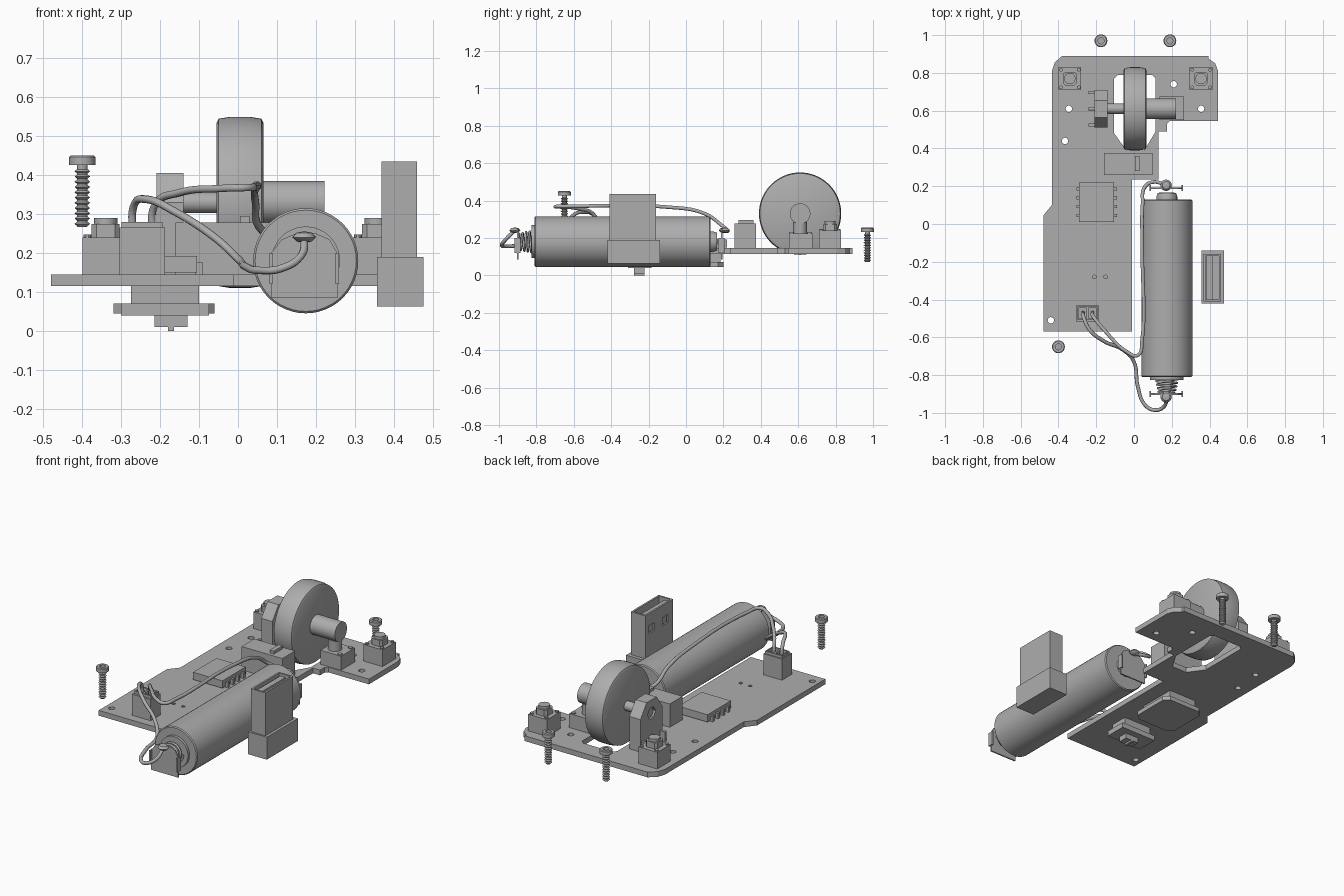
import bpy, bmesh, math
from mathutils import Vector

cube = bpy.data.objects.get("Cube")
if cube:
    bpy.data.objects.remove(cube)

grey = bpy.data.materials.new("plain_grey")
grey.use_nodes = True
tone = (0.42, 0.42, 0.42, 1)
grey.diffuse_color = tone
grey.node_tree.nodes["Principled BSDF"].inputs["Base Color"].default_value = tone


# ---------- helpers ----------
def finish(name, bm, axis="Z", origin=(0, 0, 0), smooth=False):
    """Turn a bmesh built along z towards the wanted axis and make an object."""
    turn = {"Z": lambda c: c, "X": lambda c: (c.z, c.x, c.y), "Y": lambda c: (c.y, c.z, c.x)}[axis]
    for v in bm.verts:
        v.co = Vector(turn(v.co)) + Vector(origin)
    bmesh.ops.recalc_face_normals(bm, faces=bm.faces)
    mesh = bpy.data.meshes.new(name)
    bm.to_mesh(mesh)
    bm.free()
    mesh.materials.append(grey)
    obj = bpy.data.objects.new(name, mesh)
    bpy.context.collection.objects.link(obj)
    if smooth:
        bpy.ops.object.select_all(action="DESELECT")
        obj.select_set(True)
        bpy.context.view_layer.objects.active = obj
        bpy.ops.object.shade_smooth_by_angle(angle=math.radians(35))
    return obj


def slab(name, outlines, lo, hi, axis="Z"):
    """Extrude an outline, with optional inner outlines as holes."""
    bm = bmesh.new()
    edges = []
    for ring in outlines:
        vs = [bm.verts.new((u, v, lo)) for u, v in ring]
        edges += [bm.edges.new((vs[i - 1], vs[i])) for i in range(len(vs))]
    bmesh.ops.triangle_fill(bm, use_beauty=True, edges=edges, normal=(0, 0, 1))
    top = bmesh.ops.extrude_face_region(bm, geom=bm.faces[:])["geom"]
    for v in top:
        if isinstance(v, bmesh.types.BMVert):
            v.co.z = hi
    return finish(name, bm, axis)


def rect(u0, u1, v0, v1):
    return [(u0, v0), (u1, v0), (u1, v1), (u0, v1)]


def chamfered(u0, u1, v0, v1, c):
    return [(u0 + c, v0), (u1 - c, v0), (u1, v0 + c), (u1, v1 - c),
            (u1 - c, v1), (u0 + c, v1), (u0, v1 - c), (u0, v0 + c)]


def ring(u, v, r, n=16):
    return [(u + r * math.cos(math.tau * i / n), v + r * math.sin(math.tau * i / n)) for i in range(n)]


def box(name, x0, x1, y0, y1, z0, z1):
    return slab(name, [rect(x0, x1, y0, y1)], z0, z1)


def lathe(name, profile, origin, axis="Z", steps=40):
    """Spin (radius, height) points about the axis."""
    bm = bmesh.new()
    vs = [bm.verts.new((r, 0, h)) for r, h in profile]
    geom = vs + [bm.edges.new(p) for p in zip(vs, vs[1:])]
    bmesh.ops.spin(bm, geom=geom, cent=(0, 0, 0), axis=(0, 0, 1), angle=math.tau, steps=steps, use_duplicate=False)
    bmesh.ops.remove_doubles(bm, verts=bm.verts, dist=1e-5)
    return finish(name, bm, axis, origin, True)


def cylinder(name, r, lo, hi, origin, axis="Z", steps=32):
    return lathe(name, [(0, lo), (r, lo), (r, hi), (0, hi)], origin, axis, steps)


def tube(name, points, r, smooth_path=True):
    curve = bpy.data.curves.new(name, "CURVE")
    curve.dimensions = "3D"
    curve.bevel_depth = r
    curve.bevel_resolution = 2
    curve.use_fill_caps = True
    curve.resolution_u = 8
    spline = curve.splines.new("BEZIER" if smooth_path else "POLY")
    pts = spline.bezier_points if smooth_path else spline.points
    pts.add(len(points) - 1)
    for p, co in zip(pts, points):
        if smooth_path:
            p.co = co
            p.handle_left_type = p.handle_right_type = "AUTO"
        else:
            p.co = (*co, 1)
    curve.materials.append(grey)
    obj = bpy.data.objects.new(name, curve)
    bpy.context.collection.objects.link(obj)
    bpy.ops.object.select_all(action="DESELECT")
    obj.select_set(True)
    bpy.context.view_layer.objects.active = obj
    bpy.ops.object.convert(target="MESH")
    return obj


# ---------- circuit board ----------
board = [(-.48, -.57), (-.01, -.57), (-.01, .235), (.13, .235), (.13, .49), (.175, .49), (.175, .53),
         (.19, .545), (.445, .545), (.445, .81), (.43, .85), (.395, .875), (.395, .89), (-.38, .89),
         (-.42, .855), (-.435, .81), (-.435, .1), (-.48, .045)]
slot = [(-.04, .39), (.055, .39), (.115, .49), (.115, .77), (.095, .79), (-.085, .79), (-.105, .77), (-.105, .48)]
holes = [ring(x, y, .017) for x, y in
         [(-.345, .61), (-.365, .44), (.355, .61), (.21, .74), (-.44, -.51)]]
holes += [ring(x, -.28, .01, 10) for x in (-.21, -.15)]
slab("circuit_board", [board, slot] + holes, .115, .145)

# ---------- scroll wheel, axle and encoder ----------
hub = (0, .61, .33)
lathe("scroll_wheel", [(0, -.055), (.205, -.055), (.215, -.05), (.22, -.02), (.22, .03), (.215, .06),
                       (.205, .065), (0, .065)], hub, "X", 64)
cylinder("axle_thin", .027, -.2, -.05, hub, "X")
cylinder("axle_thick", .055, .06, .222, hub, "X")
slab("encoder_plate", [[(.51, .145), (.71, .145), (.71, .33), (.655, .405), (.565, .405), (.51, .33)],
                       ring(.61, .33, .035, 6)], -.21, -.14, "X")
for y in (.525, .695):
    box("encoder_leg", -.24, -.2, y - .008, y + .008, .13, .2)
cylinder("encoder_peg", .01, -.24, -.2, (0, .61, .2), "X", 12)

# ---------- button under the thick axle ----------
box("wheel_button_body", .135, .265, .55, .675, .145, .225)
cylinder("wheel_button_stem", .037, .22, .285, (.185, .61, 0))
for y in (.565, .66):
    cylinder("wheel_button_rivet", .012, .22, .231, (.248, y, 0), "Z", 12)

# ---------- click switches ----------
for x in (-.34, .355):
    box("click_switch_body", x - .06, x + .06, .71, .83, .145, .24)
    slab("click_switch_cap", [chamfered(x - .036, x + .036, .734, .806, .012)], .24, .275)
    cylinder("click_switch_button", .03, .27, .29, (x, .77, 0))
    for dx in (-.047, .047):
        for dy in (-.047, .047):
            cylinder("click_switch_rivet", .01, .235, .248, (x + dx, .77 + dy, 0), "Z", 10)

# ---------- side button block, chip, wire connector ----------
box("middle_block", -.16, .098, .26, .375, .145, .278)
box("middle_block_slider", .005, .03, .28, .36, .27, .295)
box("chip_body", -.29, -.105, .01, .22, .15, .192)
for i in range(4):
    y = .045 + i * .047
    for x0, x1 in ((-.305, -.285), (-.11, -.09)):
        box("chip_leg", x0, x1, y - .008, y + .008, .145, .175)
pockets = [rect(x - .021, x + .021, -.5, -.445) for x in (-.273, -.22)]
box("connector_base", -.305, -.187, -.52, -.43, .145, .22)
slab("connector_walls", [rect(-.305, -.187, -.52, -.43)] + pockets, .22, .265)
slab("connector_rim", [rect(-.299, -.194, -.508, -.437)] + pockets, .265, .28)

# ---------- parts under the board ----------
box("sensor_body", -.275, -.10, -.04, .185, .07, .115)
slab("sensor_plate", [chamfered(-.32, -.06, -.07, .2, .03)], .045, .07)
box("slide_switch_body", -.275, -.10, -.3, -.195, .07, .115)
box("slide_switch_plate", -.30, -.075, -.31, -.185, .04, .07)
box("slide_switch_knob", -.215, -.13, -.278, -.222, .01, .04)
box("slide_switch_tip", -.18, -.165, -.278, -.222, 0, .01)

# ---------- battery and its contacts ----------
cell = (.174, 0, .18)
lathe("battery", [(0, -.825), (.088, -.825), (.088, -.81), (.13, -.81), (.135, -.805), (.135, .125),
                  (.13, .13), (.055, .13), (.055, .145), (.048, .165), (0, .168)], cell, "Y", 48)
for y, side in ((-.9, -1), (.19, 1)):
    plate = [(.085, .085), (.085, .255), (.2, .255), (.235, .235), (.25, .2), (.25, .148), (.235, .113), (.2, .085)]
    slab("contact_plate", [plate], y - .004, y + .004, "Y")
    for x in (.085, .255):
        box("contact_flap", x - .004, x + .004, y - .016, y + .016, .12, .2)
    lathe("solder_blob", [(0, -.014), (.02, -.01), (.03, 0), (.02, .012), (0, .016)],
          (.17, y + side * .015, .24), "Z", 20)
turns = 4
coil = []
for i in range(turns * 16 + 1):
    t = i / (turns * 16)
    a, r = t * turns * math.tau, .042 + .016 * t
    coil.append((.174 + r * math.cos(a), -.897 + .075 * t, .18 + r * math.sin(a)))
tube("contact_spring", coil, .006, False)

# ---------- wires ----------
tube("wire_long", [(-.22, -.47, .24), (-.215, -.49, .32), (-.15, -.57, .355), (-.04, -.675, .366), (.02, -.695, .368),
                   (.042, -.62, .369), (.043, -.1, .365), (.045, .1, .33), (.06, .2, .26), (.1, .222, .24),
                   (.165, .21, .235)], .01)
tube("wire_short", [(-.27, -.47, .24), (-.268, -.49, .32), (-.235, -.56, .338), (-.16, -.62, .305),
                    (-.06, -.665, .24), (0, -.73, .185), (.02, -.86, .165), (.06, -.96, .155), (.11, -.985, .16),
                    (.16, -.965, .19), (.172, -.91, .245)], .01)

# ---------- plug-in receiver ----------
box("receiver_grip", .357, .476, -.42, -.14, .062, .19)
windows = [rect(y - .025, y + .025, .32, .365) for y in (-.34, -.22)]
slab("receiver_wall_inner", [rect(-.41, -.16, .19, .435)] + windows, .369, .379, "X")
box("receiver_wall_outer", .45, .46, -.41, -.16, .19, .435)
for y in (-.41, -.17):
    box("receiver_wall_end", .379, .45, y, y + .01, .19, .435)
box("receiver_tongue", .385, .418, -.40, -.17, .19, .42)

# ---------- screws ----------
for x, y, top in ((-.4, -.65, .45), (-.175, .97, .255), (.19, .97, .255)):
    profile = [(0, -.015), (.016, -.015), (.016, 0), (.03, 0), (.034, -.004), (.034, -.024), (.014, -.024)]
    for i in range(11):
        h = -.035 - i * .0135
        profile += [(.014, h), (.02, h - .005), (.014, h - .01)]
    lathe("screw", profile + [(.012, -.183), (0, -.183)], (x, y, top), "Z", 24)
